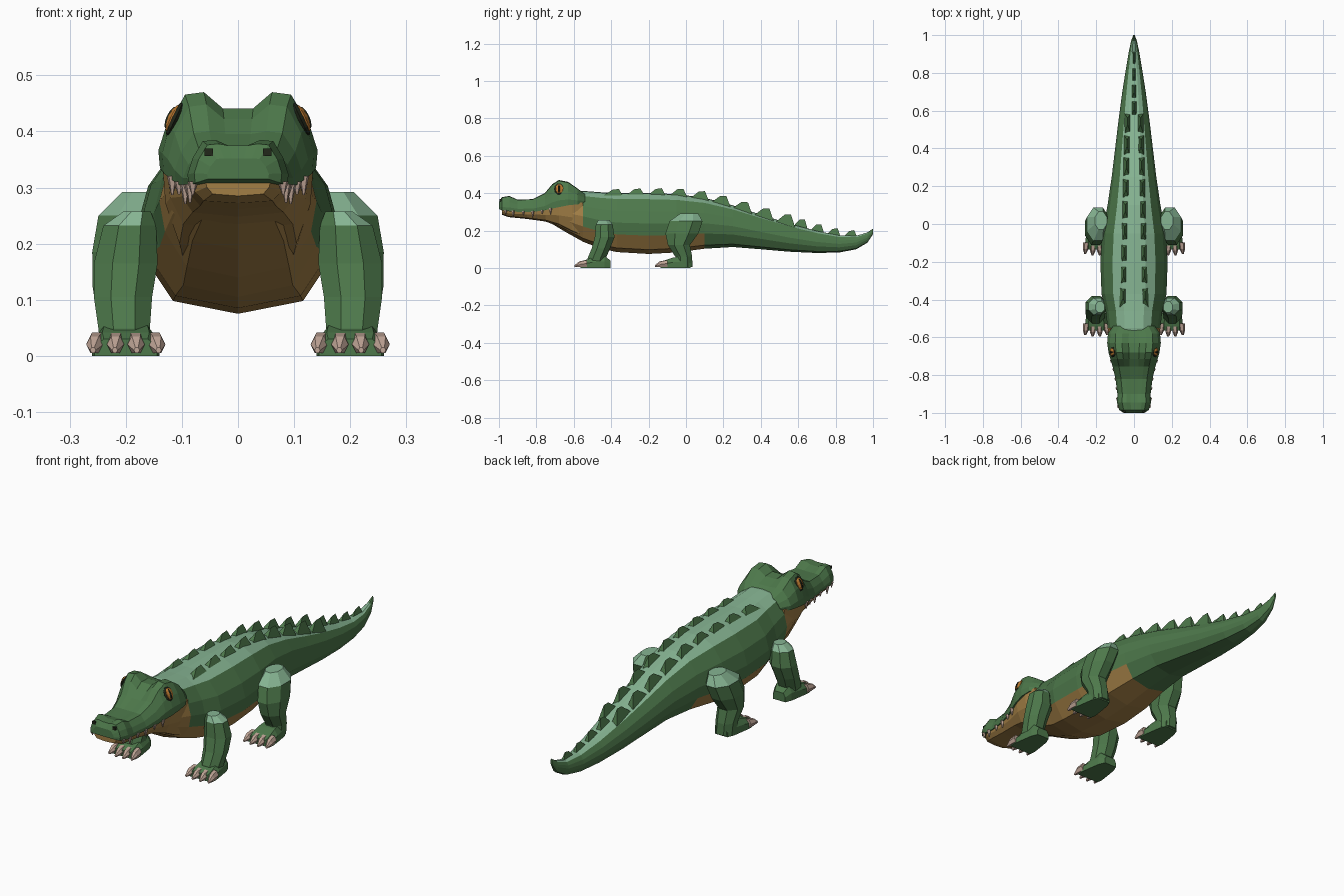
import bpy, bmesh, math
from mathutils import Vector, Matrix

if "Cube" in bpy.data.objects:
    bpy.data.objects.remove(bpy.data.objects["Cube"])


def material(name, rgb):
    m = bpy.data.materials.new(name)
    m.diffuse_color = (*rgb, 1)
    m.use_nodes = True
    m.node_tree.nodes["Principled BSDF"].inputs["Base Color"].default_value = m.diffuse_color
    return m


GREEN = material("dark green hide", (0.075, 0.19, 0.07))
LIGHT = material("light green back", (0.24, 0.46, 0.29))
TAN = material("tan belly", (0.36, 0.21, 0.06))
HORN = material("pale horn", (0.53, 0.38, 0.31))
ORANGE = material("orange eye", (0.50, 0.19, 0.03))
DARK = material("dark pupil", (0.015, 0.02, 0.01))


def finish(name, bm, mats, rule=None, mirror=False):
    bmesh.ops.recalc_face_normals(bm, faces=bm.faces)
    bm.normal_update()
    if rule:
        for f in bm.faces:
            f.material_index = rule(f.calc_center_median(), f.normal)
    me = bpy.data.meshes.new(name)
    bm.to_mesh(me)
    bm.free()
    for m in mats:
        me.materials.append(m)
    ob = bpy.data.objects.new(name, me)
    bpy.context.collection.objects.link(ob)
    if mirror:
        ob.modifiers.new("mirror", 'MIRROR')
    return ob


def loft(name, rings, mats, rule=None, mirror=False):
    bm = bmesh.new()
    vs = [[bm.verts.new(p) for p in r] for r in rings]
    n = len(vs[0])
    for a, b in zip(vs, vs[1:]):
        for i in range(n):
            j = (i + 1) % n
            bm.faces.new((a[i], a[j], b[j], b[i]))
    bm.faces.new(vs[0])
    bm.faces.new(vs[-1])
    return finish(name, bm, mats, rule, mirror)


def section(half, y, w, z0, z1, cx=0):
    """Closed ring from a half outline (u, v) running from top centre to bottom centre."""
    right = [(cx + u * w, y, z0 + v * (z1 - z0)) for u, v in half]
    left = [(2 * cx - x, yy, z) for x, yy, z in reversed(right) if abs(x - cx) > 1e-6]
    return right + left


# body and tail: y, half width, bottom, top
BODY = [(-.74, .09, .25, .34), (-.64, .125, .19, .40), (-.55, .14, .14, .412),
        (-.46, .15, .105, .405), (-.37, .172, .085, .40), (-.2, .178, .075, .40),
        (-.05, .168, .083, .395), (.1, .14, .103, .375), (.25, .118, .112, .335),
        (.4, .1, .10, .285), (.55, .082, .087, .238), (.7, .062, .08, .198),
        (.82, .043, .083, .174), (.91, .028, .10, .172), (.97, .015, .135, .19),
        (1.0, .004, .18, .21)]
HALF = [(0, 1), (.35, .99), (.64, .9), (.9, .7), (1, .5), (.93, .3), (.65, .07), (0, 0)]


def body_rule(c, n):
    if n.z > .68 and -.62 < c.y < .95:
        return 1
    if c.y < .05 and c.z < .185 and n.z < .1:
        return 2
    if c.y < -.58 and c.z < .35:
        return 2
    return 0


loft("body_and_tail", [section(HALF, *r) for r in BODY], [GREEN, LIGHT, TAN], body_rule)

# upper head: y, half width, jaw line, top, height fraction of the dip between the brows
HEAD = [(-1.0, .055, .315, .352, 1), (-.985, .078, .308, .378, .95), (-.945, .09, .303, .385, .88),
        (-.90, .088, .30, .365, .98), (-.82, .098, .30, .368, 1), (-.755, .113, .308, .40, .95),
        (-.715, .125, .318, .448, .8), (-.68, .135, .325, .47, .8), (-.63, .142, .335, .46, .82),
        (-.58, .138, .34, .425, .95), (-.54, .11, .345, .395, 1)]
loft("upper_head",
     [section([(0, d), (.2, d), (.45, 1), (.7, .97), (.9, .6), (1, .25), (.98, 0), (0, 0)], y, w, a, b)
      for y, w, a, b, d in HEAD], [GREEN])

# lower jaw and jowls
JAW = [(-.985, .06, .285, .314), (-.95, .082, .272, .308), (-.85, .09, .262, .306),
       (-.75, .108, .248, .313), (-.68, .130, .222, .33), (-.61, .139, .18, .345),
       (-.55, .13, .15, .35)]
loft("lower_jaw", [section([(0, 1), (.97, 1), (.93, .55), (.75, .12), (0, 0)], *r) for r in JAW], [TAN])


def interp(table, y, k):
    for a, b in zip(table, table[1:]):
        if a[0] <= y <= b[0]:
            t = (y - a[0]) / (b[0] - a[0])
            return a[k] + t * (b[k] - a[k])
    return table[-1][k]


# back scutes: two rows on the back, one on the tail
def scute(bm, x, y, length, width, height):
    def top(yy):
        return interp(BODY, yy, 3)
    y0, y1 = y - length / 2, y + length / 2
    base = [bm.verts.new((x + s * width / 2, yy, top(yy) - .02))
            for s, yy in ((-1, y0), (1, y0), (1, y1), (-1, y1))]
    ya, yb = y - .02 * length, y + .28 * length
    a = bm.verts.new((x, ya, top(ya) + height * .8))
    b = bm.verts.new((x, yb, top(yb) + height))
    for f in ((base[0], base[1], a), (base[1], base[2], b, a), (base[2], base[3], b),
              (base[3], base[0], a, b), base[::-1]):
        bm.faces.new(f)


bm = bmesh.new()
for i in range(9):
    yy = -.39 + i * .115
    for s in (-1, 1):
        scute(bm, s * (.058 - .003 * i), yy, .112, .042 - .001 * i, .022 + .0035 * i)
for i in range(4):
    scute(bm, 0, .61 + i * .088, .09, .034 - .004 * i, .045 - .005 * i)
finish("back_scutes", bm, [GREEN])


# legs: centre x, y, z, radius x, radius y
def leg_ring(cx, cy, cz, rx, ry):
    k = [math.pi / 8 + i * math.pi / 4 for i in range(8)]
    return [(cx + 1.06 * rx * math.cos(a), cy + 1.06 * ry * math.sin(a), cz) for a in k]


FRONT = [(.18, -.44, .257, .025, .03), (.193, -.437, .232, .048, .046), (.2, -.435, .165, .058, .054),
         (.205, -.455, .105, .053, .05), (.203, -.478, .05, .047, .05), (.2, -.485, .006, .045, .048)]
HIND = [(.175, .018, .292, .032, .048), (.19, 0, .25, .06, .09), (.203, -.022, .185, .058, .09),
        (.207, -.038, .122, .053, .06), (.204, -.012, .06, .046, .046), (.2, -.01, .006, .045, .045)]


def leg_rule(c, n):
    return 1 if c.z > .2 and n.z > .42 else 0


FOOT = [(0, 1), (.7, 1), (1, .55), (1, 0), (0, 0)]
for name, rings, toe in (("front", FRONT, -.6), ("hind", HIND, -.17)):
    loft(name + "_legs", [leg_ring(*r) for r in rings], [GREEN, LIGHT], leg_rule, True)
    loft(name + "_feet", [section(FOOT, toe + d, w, 0, h, .2) for d, w, h in
                          ((.035, .056, .03), (.06, .06, .042), (.1, .055, .055), (.165, .045, .065),
                           (.195, .032, .04))],
         [GREEN], None, True)
    # four claws on each foot
    bm = bmesh.new()
    for i in range(4):
        t = i - 1.5
        x, yt = .2 + t * .034, toe + .008 * abs(t)
        rows = [[bm.verts.new((x + t * o + r * math.cos(a), yt + d, max(.002, z + r * 1.15 * math.sin(a))))
                 for a in [k * math.pi / 3 for k in range(6)]]
                for d, r, z, o in ((0, .005, .01, .005), (.025, .015, .02, .003), (.06, .018, .024, 0))]
        for p, q in zip(rows, rows[1:]):
            for k in range(6):
                bm.faces.new((p[k], p[(k + 1) % 6], q[(k + 1) % 6], q[k]))
        bm.faces.new(rows[0])
        bm.faces.new(rows[-1])
    finish(name + "_claws", bm, [HORN], None, True)

# teeth hanging from the upper jaw
bm = bmesh.new()
for i, y in enumerate((-.965, -.925, -.87, -.82, -.77, -.725)):
    x, z = interp(HEAD, y, 1) * .96, interp(HEAD, y, 2)
    h = .034 if i % 2 else .024
    bmesh.ops.create_cone(bm, cap_ends=True, segments=5, radius1=.002, radius2=.01, depth=h,
                          matrix=Matrix.Translation((x, y, z - h / 2 + .005)))
finish("teeth", bm, [HORN], None, True)


# eyes and nostrils
def blob(name, loc, size, mat):
    bm = bmesh.new()
    tilt = Matrix.Rotation(math.radians(-25), 4, 'Y')
    bmesh.ops.create_uvsphere(bm, u_segments=10, v_segments=6, radius=1,
                              matrix=Matrix.Translation(loc) @ tilt @ Matrix.Diagonal((*size, 1)))
    finish(name, bm, [mat], None, True)


blob("eye_sockets", (.112, -.675, .422), (.009, .031, .034), DARK)
blob("eyes", (.113, -.677, .422), (.013, .024, .028), ORANGE)
blob("pupils", (.119, -.679, .424), (.009, .008, .022), DARK)

bm = bmesh.new()
bmesh.ops.create_cube(bm, size=1, matrix=Matrix.Translation((.052, -.987, .363)) @ Matrix.Diagonal((.015, .02, .013, 1)))
finish("nostrils", bm, [DARK], None, True)
